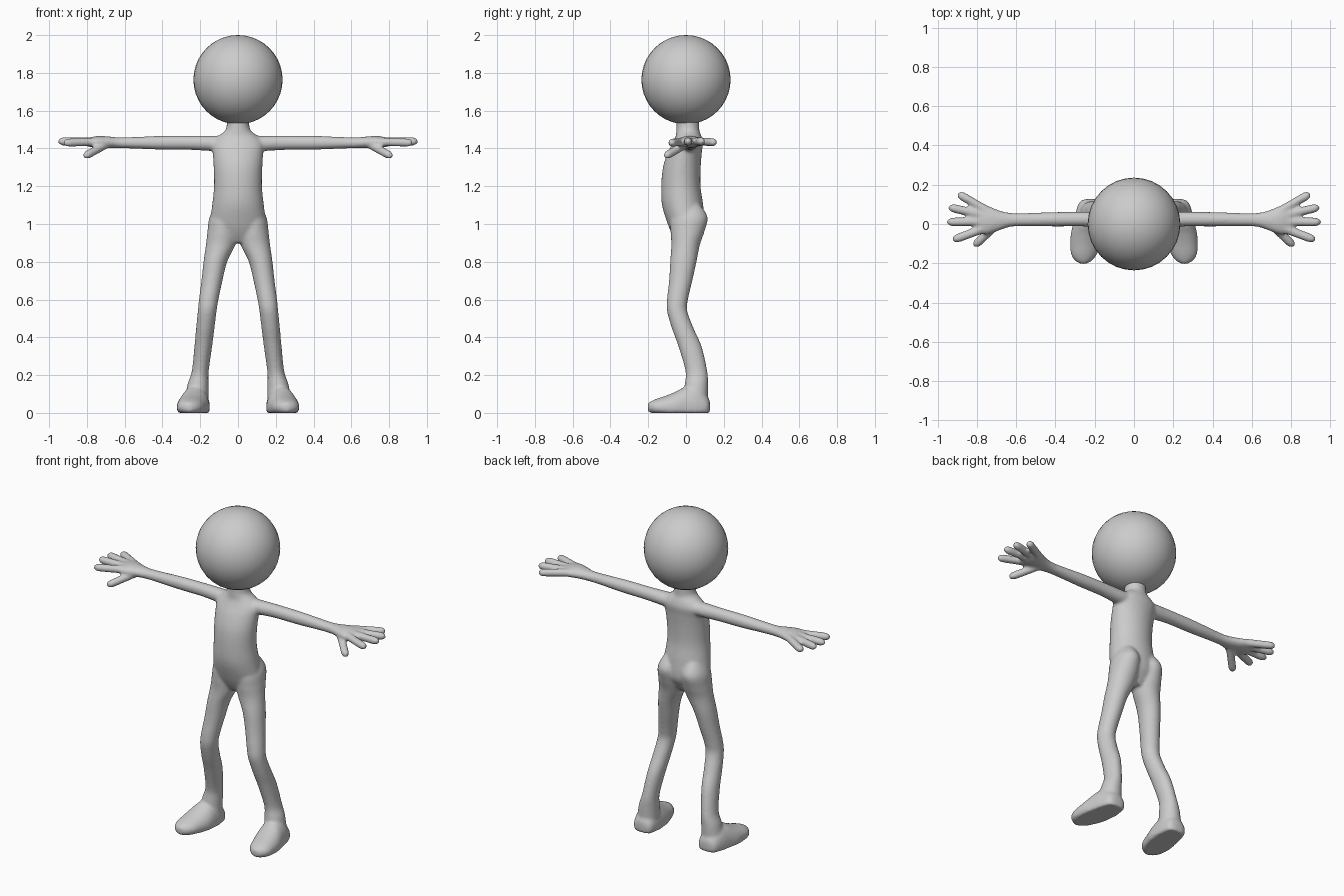
import bpy, bmesh, math
from mathutils import Vector

X, Y, Z = Vector((1, 0, 0)), Vector((0, 1, 0)), Vector((0, 0, 1))


def spline(a, b, c, d, t):
    return 0.5 * (2 * b + (c - a) * t + (2 * a - 5 * b + 4 * c - d) * t * t
                  + (3 * b - a - 3 * c + d) * t ** 3)


def loft(bm, sections, u, v, side=1, n=24, steps=5):
    """Closed tube through (x, y, z, radius_u, radius_v), smoothly interpolated."""
    s = [sections[0]] + list(sections) + [sections[-1]]
    dense = [[spline(*q, k / steps) for q in zip(*s[i:i + 4])]
             for i in range(len(s) - 3) for k in range(steps)] + [sections[-1]]
    rings = []
    for x, y, z, a, b in dense:
        ring = []
        for k in range(n):
            w = 2 * math.pi * k / n
            p = Vector((x, y, z)) + u * max(a, .002) * math.cos(w) + v * max(b, .002) * math.sin(w)
            ring.append(bm.verts.new((p.x * side, p.y, max(p.z, 0))))
        rings.append(ring)
    faces = [bm.faces.new((r[k], r[(k + 1) % n], q[(k + 1) % n], q[k]))
             for r, q in zip(rings, rings[1:]) for k in range(n)]
    faces += [bm.faces.new(rings[0]), bm.faces.new(rings[-1])]
    bmesh.ops.recalc_face_normals(bm, faces=faces)


def finger(bm, start, end, r, side):
    a, b = Vector(start), Vector(end)
    d = (b - a).normalized()
    u = d.cross(Z).normalized()
    secs = [(*a.lerp(b, t), r * f, r * f)
            for t, f in ((0, 1), (.5, 1), (.82, 1), (.94, .8), (1, .3))]
    loft(bm, secs, u, u.cross(d), side, 16)


bm = bmesh.new()

# torso and neck
loft(bm, [(0, 0, .90, .05, .045), (0, 0, .94, .125, .07), (0, 0, 1.0, .148, .097),
          (0, -.018, 1.1, .137, .109), (0, -.027, 1.2, .127, .104),
          (0, -.022, 1.3, .129, .1), (0, -.006, 1.38, .134, .09),
          (0, .01, 1.43, .137, .08), (0, .014, 1.465, .105, .068),
          (0, .01, 1.49, .072, .062), (0, .01, 1.52, .06, .06),
          (0, .01, 1.58, .06, .06)], X, Y, 1, 32)

for side in (1, -1):
    # leg with buttock
    loft(bm, [(.075, .02, 1.12, .03, .04), (.08, .018, 1.04, .07, .096),
              (.083, .008, .96, .079, .09), (.092, -.002, .89, .078, .076),
              (.12, -.014, .8, .063, .07), (.138, -.028, .7, .056, .062),
              (.155, -.045, .6, .052, .056), (.163, -.047, .54, .05, .054),
              (.173, -.018, .45, .049, .058), (.184, .022, .35, .047, .062),
              (.2, .055, .22, .045, .058), (.212, .055, .15, .056, .062),
              (.22, .05, .05, .065, .065)], X, Y, side)
    # foot
    loft(bm, [(.22, .127, .03, .025, .03), (.22, .112, .03, .057, .06),
              (.224, .06, .03, .073, .11), (.23, 0, .03, .08, .11),
              (.238, -.05, .03, .084, .085), (.247, -.1, .03, .078, .064),
              (.254, -.15, .03, .068, .047), (.257, -.185, .03, .046, .032),
              (.257, -.203, .03, .015, .02)], X, Z, side)
    # arm and palm
    loft(bm, [(.05, .018, 1.425, .05, .04), (.14, .022, 1.427, .043, .041),
              (.25, .025, 1.43, .038, .038), (.4, .024, 1.43, .037, .037),
              (.55, .022, 1.43, .034, .031), (.63, .021, 1.43, .036, .029),
              (.69, .018, 1.433, .053, .031), (.74, .02, 1.435, .072, .031),
              (.78, .022, 1.433, .075, .026), (.815, .022, 1.432, .055, .016)], Y, Z, side)
    # fingers and thumb
    for start, end in (((.75, .07, 1.437), (.898, .155, 1.432)),
                       ((.77, .046, 1.437), (.945, .086, 1.437)),
                       ((.77, .012, 1.437), (.953, .01, 1.437)),
                       ((.75, -.018, 1.435), (.925, -.082, 1.43)),
                       ((.69, .005, 1.425), (.815, -.113, 1.357))):
        finger(bm, start, end, .0225, side)

mesh = bpy.data.meshes.new("body")
bm.to_mesh(mesh)
bm.free()
body = bpy.data.objects.new("body", mesh)
bpy.context.collection.objects.link(body)

# fuse the limbs into one skin and soften the joins
remesh = body.modifiers.new("fuse", 'REMESH')
remesh.mode = 'VOXEL'
remesh.voxel_size = .008
remesh.use_smooth_shade = True
soften = body.modifiers.new("soften", 'SMOOTH')
soften.factor = .5
soften.iterations = 9

# head
bpy.ops.mesh.primitive_uv_sphere_add(segments=32, ring_count=20, radius=.236, location=(0, 0, 1.764))
head = bpy.context.object
head.name = "head"
bpy.ops.object.shade_smooth()
